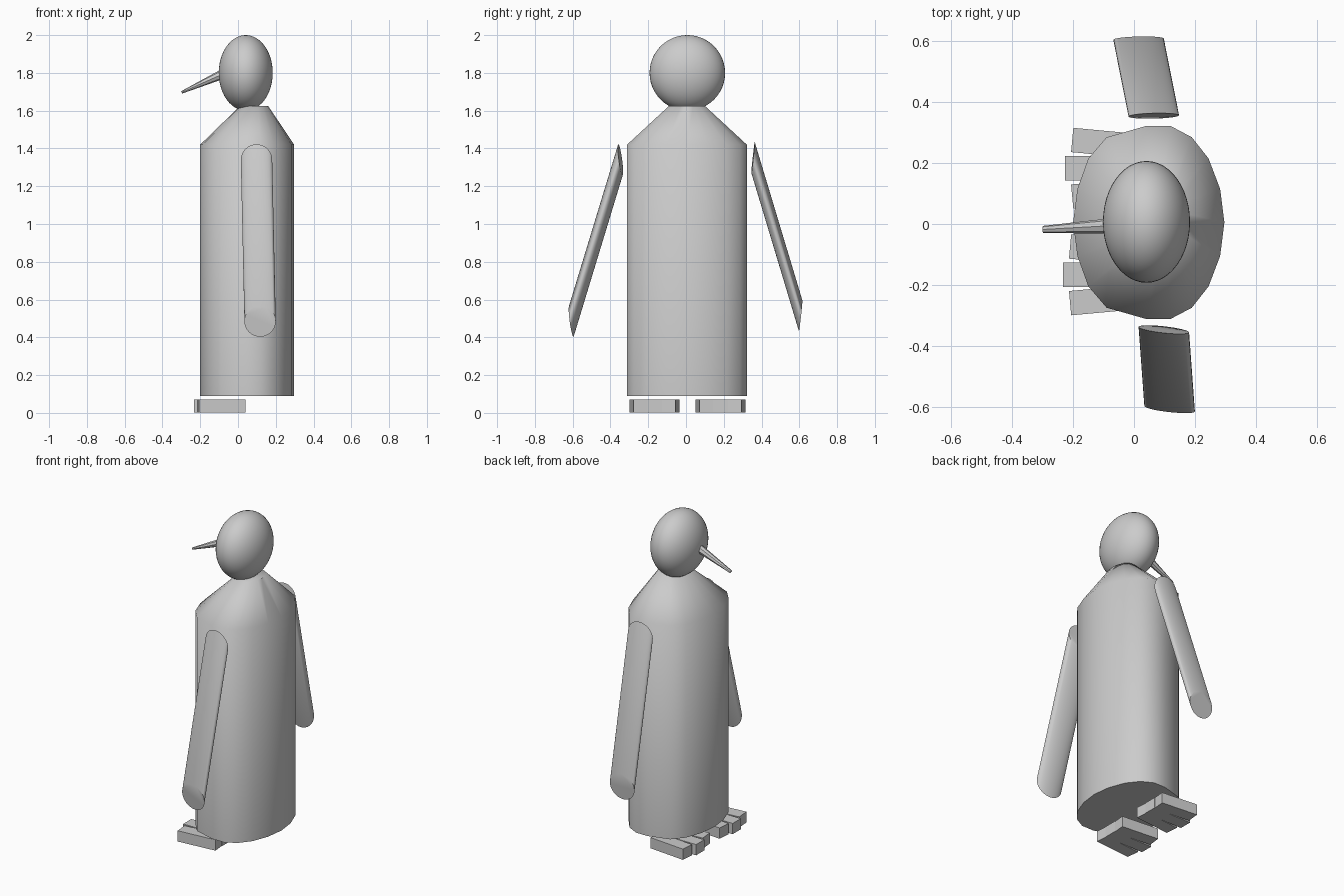
import bpy, bmesh, math
from mathutils import Vector

if "Cube" in bpy.data.objects:
    bpy.data.objects.remove(bpy.data.objects["Cube"])


def loft(name, rings, smooth=None):
    """Skin a capped solid through matching rings of points."""
    bm = bmesh.new()
    loops = [[bm.verts.new(p) for p in ring] for ring in rings]
    n = len(loops[0])
    for a, b in zip(loops, loops[1:]):
        for i in range(n):
            j = (i + 1) % n
            bm.faces.new((a[i], a[j], b[j], b[i]))
    bm.faces.new(loops[0][::-1])
    bm.faces.new(loops[-1])
    bmesh.ops.recalc_face_normals(bm, faces=bm.faces)
    mesh = bpy.data.meshes.new(name)
    bm.to_mesh(mesh)
    bm.free()
    ob = bpy.data.objects.new(name, mesh)
    bpy.context.collection.objects.link(ob)
    if smooth:
        bpy.ops.object.select_all(action='DESELECT')
        bpy.context.view_layer.objects.active = ob
        ob.select_set(True)
        bpy.ops.object.shade_smooth_by_angle(angle=math.radians(smooth))
    return ob


def ellipse(centre, u, v, n):
    c, u, v = Vector(centre), Vector(u), Vector(v)
    return [c + u * math.cos(2 * math.pi * i / n) + v * math.sin(2 * math.pi * i / n)
            for i in range(n)]


# body: oval section with a flatter belly, sloping in to the neck
half = [(0.297, 0), (0.283, 0.11), (0.245, 0.21), (0.19, 0.28), (0.12, 0.317),
        (0.04, 0.317), (-0.09, 0.28), (-0.15, 0.21), (-0.186, 0.11), (-0.2, 0)]
section = half + [(x, -y) for x, y in half[-2:0:-1]]
body_rings = []
for z, scale, shift in ((0.09, 1.0, 0), (1.42, 1.0, 0), (1.625, 0.3, 0.037)):
    body_rings.append([(0.048 + shift + (x - 0.048) * scale, 0.005 + y * scale, z)
                       for x, y in section])
loft("body", body_rings, 55)

# head
bpy.ops.mesh.primitive_uv_sphere_add(segments=48, ring_count=24, location=(0.041, 0.007, 1.8))
head = bpy.context.object
head.name = "head"
head.scale = (0.143, 0.2, 0.2)
bpy.ops.object.shade_smooth()

# beak: tapered cone starting inside the head
loft("beak", [ellipse((-0.04, -0.004, 1.812), (0.012, 0, -0.027), (0, 0.027, 0), 8),
              ellipse((-0.298, -0.018, 1.697), (0.003, 0, -0.006), (0, 0.012, 0), 8)])

# flippers: upright discs swept obliquely down and outwards
flippers = (
    ("right_flipper", (0.098, -0.347, 1.34), (0.117, -0.607, 0.485), (0.083, -0.009, 0), -0.011),
    ("left_flipper", (0.065, 0.355, 1.352), (0.015, 0.607, 0.514), (0.083, 0.002, 0), 0.009),
)
for name, top, bottom, u, lean in flippers:
    v = (0, lean, 0.082)
    loft(name, [ellipse(bottom, u, v, 32), ellipse(top, u, v, 32)], 40)

# feet: three fanned block toes each
for side, name, dx in ((-1, "right", -0.007), (1, "left", 0.0)):
    mid = 0.183 if side > 0 else -0.167
    for k, (off, front) in enumerate(((-0.093, -0.203), (0, -0.226), (0.093, -0.203))):
        tip = Vector((front + dx, mid + off, 0))
        back = Vector((0.035, mid + off * 0.76, 0))
        across = (back - tip).normalized().cross(Vector((0, 0, 1))) * 0.04
        rect = [tip - across, tip + across, back + across, back - across]
        loft(f"{name}_toe_{k + 1}",
             [[p + Vector((0, 0, z)) for p in rect] for z in (0.003, 0.07)])
